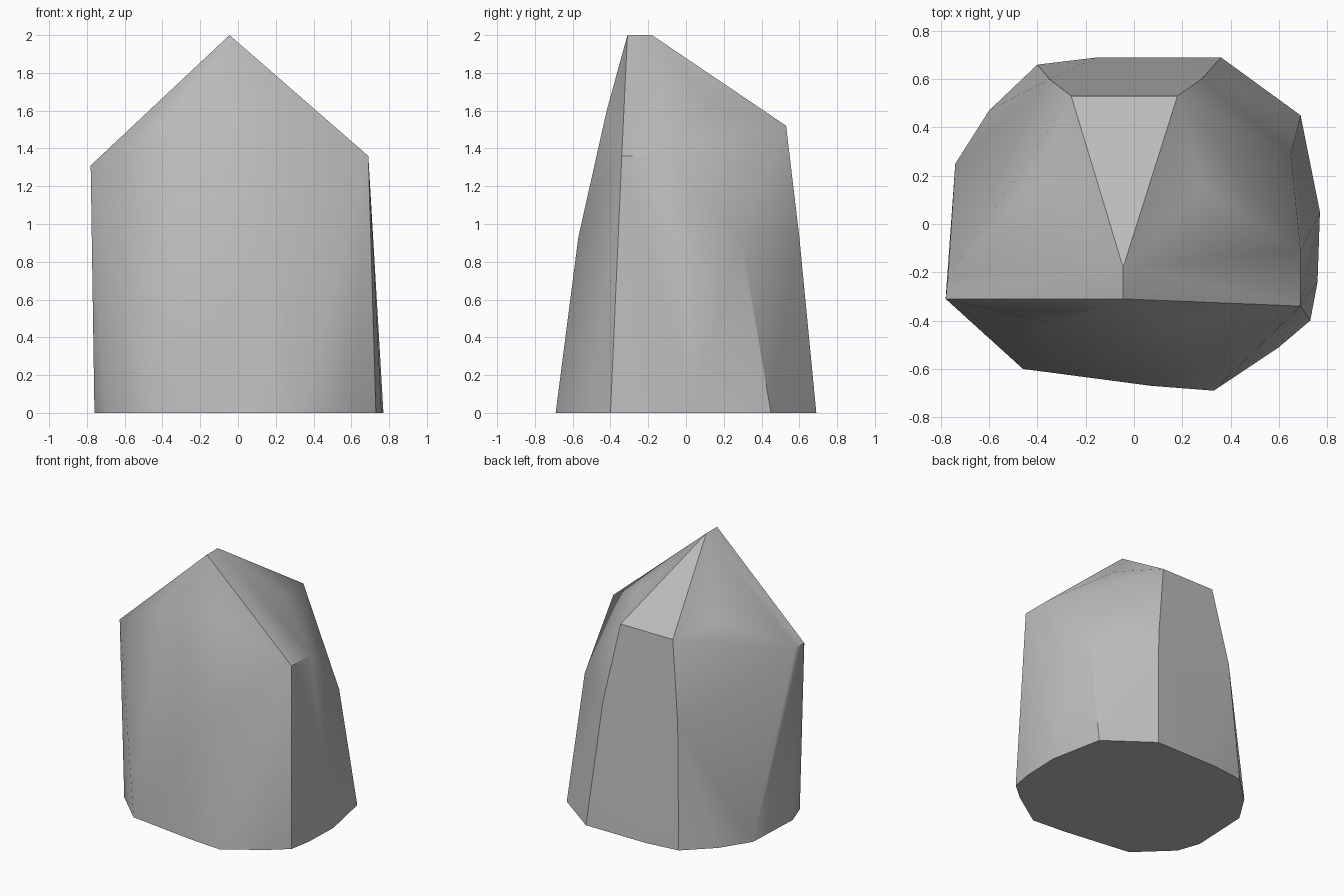
import bpy
import bmesh
import math

default_cube = bpy.data.objects.get("Cube")
if default_cube:
    bpy.data.objects.remove(default_cube, do_unlink=True)


def make_material(name, colour):
    """One flat colour, shown in the viewport and in a render."""
    material = bpy.data.materials.new(name)
    material.use_nodes = True
    material.diffuse_color = colour
    shader = next(n for n in material.node_tree.nodes if n.type == "BSDF_PRINCIPLED")
    shader.inputs["Base Color"].default_value = colour
    shader.inputs["Roughness"].default_value = 0.8
    return material


def make_faceted_stone(name, corners, material, crease_angle):
    """Wrap a convex skin around the corners and shade it with sharp creases."""
    bm = bmesh.new()
    for corner in corners:
        bm.verts.new(corner)
    hull = bmesh.ops.convex_hull(bm, input=bm.verts[:], use_existing_faces=False)
    leftovers = {v for v in hull["geom_interior"] + hull["geom_unused"]
                 if isinstance(v, bmesh.types.BMVert)}
    bmesh.ops.delete(bm, geom=list(leftovers), context="VERTS")

    # Merge triangles that lie in one plane into clean facets
    bmesh.ops.dissolve_limit(bm, angle_limit=math.radians(1),
                             verts=bm.verts[:], edges=bm.edges[:])
    bmesh.ops.recalc_face_normals(bm, faces=bm.faces[:])

    mesh = bpy.data.meshes.new(name)
    bm.to_mesh(mesh)
    bm.free()
    mesh.materials.append(material)
    stone = bpy.data.objects.new(name, mesh)
    bpy.context.scene.collection.objects.link(stone)

    bpy.ops.object.select_all(action="DESELECT")
    stone.select_set(True)
    bpy.context.view_layer.objects.active = stone
    bpy.ops.object.shade_smooth_by_angle(angle=crease_angle)
    return stone


# Footprint on the ground, counter-clockwise from the front
footprint = [
    (-.46, -.6), (.07, -.67), (.33, -.69), (.6, -.51), (.73, -.4),
    (.76, -.24), (.77, .05), (.69, .45), (.36, .69), (-.15, .69),
    (-.4, .66), (-.6, .47), (-.74, .25), (-.76, -.2), (-.7, -.37),
]

# Slight bulges halfway up the sides
waist = [(.2, -.57), (.65, .29), (.28, .6), (-.35, .6)]
waist_height = .93

# Shoulders where the sides meet the sloping crown
shoulders = [
    (.69, -.34, 1.36), (.69, -.11, 1.36),
    (.18, .53, 1.52), (-.26, .53, 1.52),
    (-.77, -.22, 1.31), (-.78, -.31, 1.31),
]

# Soft swellings on the crown, and the short ridge at the peak
crown = [
    (.23, -.42, 1.6), (-.35, -.41, 1.57),
    (.29, .14, 1.63), (-.38, .2, 1.56),
    (-.045, -.31, 2), (-.045, -.18, 2),
]

corners = [(x, y, 0) for x, y in footprint]
corners += [(x, y, waist_height) for x, y in waist]
corners += shoulders + crown

stone_grey = make_material("stone grey", (.5, .5, .5, 1))
make_faceted_stone("standing_stone", corners, stone_grey, math.radians(30))
